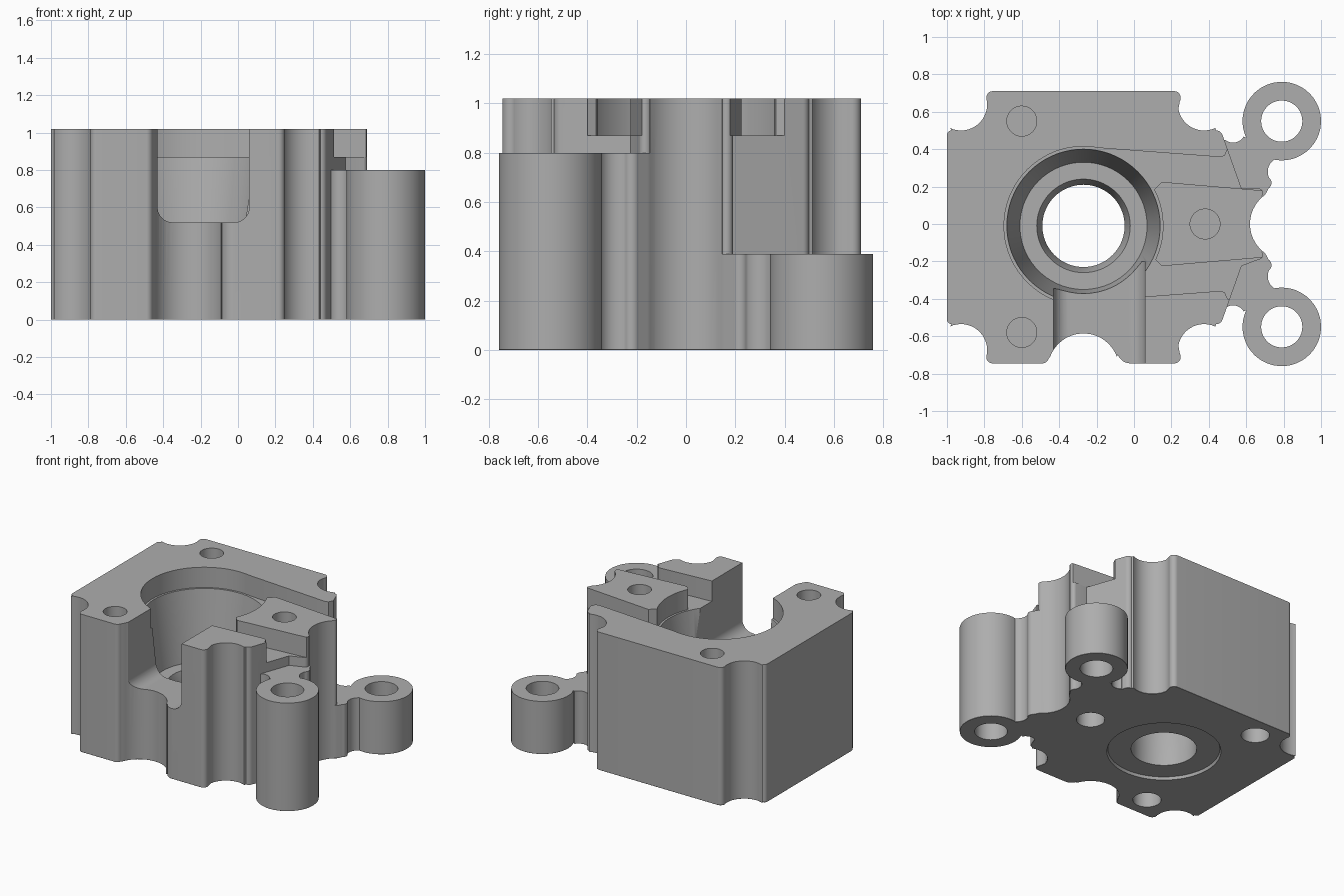
import bpy, bmesh
from math import cos, sin, radians

cube = bpy.data.objects.get("Cube")
if cube:
    bpy.data.objects.remove(cube, do_unlink=True)

TOP = 1.02

metal = bpy.data.materials.new("machined grey")
metal.use_nodes = True
GREY = (0.42, 0.42, 0.42, 1)
metal.diffuse_color = GREY
metal.node_tree.nodes["Principled BSDF"].inputs["Base Color"].default_value = GREY


def path(items):
    """Points from a mix of (x, y) corners and (cx, cy, r, start, end) arcs."""
    pts = []
    for it in items:
        if len(it) == 2:
            pts.append(it)
            continue
        cx, cy, r, a, b = it
        n = max(4, int(abs(b - a) / 8))
        for i in range(n + 1):
            t = radians(a + (b - a) * i / n)
            pts.append((cx + r * cos(t), cy + r * sin(t)))
    return pts


def mirror(pts, shift=0.0):
    return [(x, -y - shift) for x, y in reversed(pts)]


def make(name, bm):
    bmesh.ops.recalc_face_normals(bm, faces=bm.faces)
    me = bpy.data.meshes.new(name)
    bm.to_mesh(me)
    bm.free()
    me.materials.append(metal)
    ob = bpy.data.objects.new(name, me)
    bpy.context.collection.objects.link(ob)
    return ob


def prism(name, pts, z0, z1, axis="z"):
    """Extrude an outline upward, or along y when axis is y."""
    bm = bmesh.new()
    put = (lambda a, b, c: (a, b, c)) if axis == "z" else (lambda a, b, c: (a, c, b))
    lo = [bm.verts.new(put(x, y, z0)) for x, y in pts]
    hi = [bm.verts.new(put(x, y, z1)) for x, y in pts]
    bm.faces.new(lo)
    bm.faces.new(hi)
    for i in range(len(pts)):
        j = (i + 1) % len(pts)
        bm.faces.new((lo[i], lo[j], hi[j], hi[i]))
    return make(name, bm)


def disc(name, x, y, r, z0, z1):
    return prism(name, path([(x, y, r, 0, 352)]), z0, z1)


def lathe(name, x, y, profile, n=72):
    """Solid of revolution from (radius, z) pairs, capped at both ends."""
    bm = bmesh.new()
    rings = [[bm.verts.new((x + r * cos(radians(360 * i / n)),
                            y + r * sin(radians(360 * i / n)), z)) for i in range(n)]
             for r, z in profile]
    bm.faces.new(rings[0])
    bm.faces.new(rings[-1])
    for a, b in zip(rings, rings[1:]):
        for i in range(n):
            j = (i + 1) % n
            bm.faces.new((a[i], a[j], b[j], b[i]))
    return make(name, bm)


def combine(target, tool, operation="DIFFERENCE"):
    mod = target.modifiers.new("cut", "BOOLEAN")
    mod.operation = operation
    mod.solver = "EXACT"
    mod.object = tool
    bpy.ops.object.select_all(action="DESELECT")
    bpy.context.view_layer.objects.active = target
    target.select_set(True)
    bpy.ops.object.modifier_apply(modifier=mod.name)
    bpy.data.objects.remove(tool, do_unlink=True)


# Block outline: nose, diagonal shoulder, scalloped corners
nose = path([(0.81, 0, 0.19, 180, 130), (0.665, 0.165, 0.025, -40, 85)])
shoulder = path([(0.575, 0.19), (0.44, 0.465, 0.035, 18, 90),
                 (0.375, 0.64, 0.14, 295, 190), (0.215, 0.675, 0.035, -30, 90)])
rear_left = path([(-0.755, 0.675, 0.035, 90, 210), (-0.925, 0.64, 0.14, 350, 245),
                  (-0.975, 0.475, 0.025, 90, 180)])
front_scoop = path([(-0.49, -0.71, 0.035, 270, 345), (-0.27, -0.775, 0.19, 160, 20),
                    (-0.02, -0.675, 0.07, 200, 270)])
outline = (nose + shoulder + rear_left + mirror(rear_left, 0.035) + front_scoop
           + mirror(shoulder, 0.035) + mirror(nose)[:-1])
block = prism("housing_block", outline, 0, TOP)

# Mounting lugs: short one at the back, tall one at the front
lug = path([(0.47, 0.1), (0.81, 0, 0.19, 145, 125), (0.70, 0.22, 0.035, -55, 50),
            (0.79, 0.28, 0.075, 200, 120), (0.79, 0.55, 0.21, -100, 205),
            (0.53, 0.50, 0.065, -30, -130), (0.46, 0.45)])
combine(block, prism("back_lug", lug, 0, 0.39), "UNION")
combine(block, prism("front_lug", mirror(lug), 0, 0.8), "UNION")

# Small chamfer around the foot
bm = bmesh.new()
bm.from_mesh(block.data)
bmesh.ops.remove_doubles(bm, verts=bm.verts, dist=0.0005)
bmesh.ops.dissolve_limit(bm, angle_limit=0.01, verts=bm.verts, edges=bm.edges)
foot = [e for e in bm.edges if len(e.link_faces) == 2
        and all(v.co.z < 0.001 for v in e.verts)
        and max(abs(f.normal.z) for f in e.link_faces) > 0.9
        and min(abs(f.normal.z) for f in e.link_faces) < 0.1]
bmesh.ops.bevel(bm, geom=foot, offset=0.01, segments=1, affect="EDGES", clamp_overlap=True)
bm.to_mesh(block.data)
bm.free()

# Stepped, tapered main bore
combine(block, lathe("bore_cutter", -0.27, -0.01, [
    (0.425, 1.1), (0.425, 0.87), (0.41, 0.87), (0.34, 0.36), (0.25, 0.36),
    (0.22, 0.26), (0.22, 0.02), (0.375, 0.02), (0.39, -0.02)]))

# Shallow channels either side of the nose
channel = path([(-0.23, 0.41), (0.46, 0.358), (0.485, 0.365), (0.50, 0.40), (0.7, 0.40),
                (0.7, 0.178), (0.15, 0.225), (0.105, 0.18), (-0.2, 0.18)])
combine(block, prism("back_channel_cutter", channel, 0.87, 1.1))
combine(block, prism("front_channel_cutter", mirror(channel), 0.87, 1.1))

# Round-bottomed opening through the front wall
opening = path([(-0.43, 1.1), (-0.35, 0.60, 0.08, 180, 270), (-0.02, 0.60, 0.08, 270, 360),
                (0.06, 1.1)])
combine(block, prism("front_opening_cutter", opening, -0.9, -0.2, axis="y"))

# Blind bolt holes from above and below, through holes in the lugs
for x, y in ((-0.6, 0.55), (-0.6, -0.58), (0.38, 0)):
    combine(block, disc("top_hole_cutter", x, y, 0.08, 0.72, 1.1))
    combine(block, disc("bottom_hole_cutter", x, y, 0.095, -0.1, 0.3))
for y in (0.55, -0.55):
    combine(block, disc("lug_hole_cutter", 0.79, y, 0.11, -0.1, 1.1))

bpy.ops.object.select_all(action="DESELECT")
bpy.context.view_layer.objects.active = block
block.select_set(True)
bpy.ops.object.shade_smooth_by_angle(angle=radians(30))
